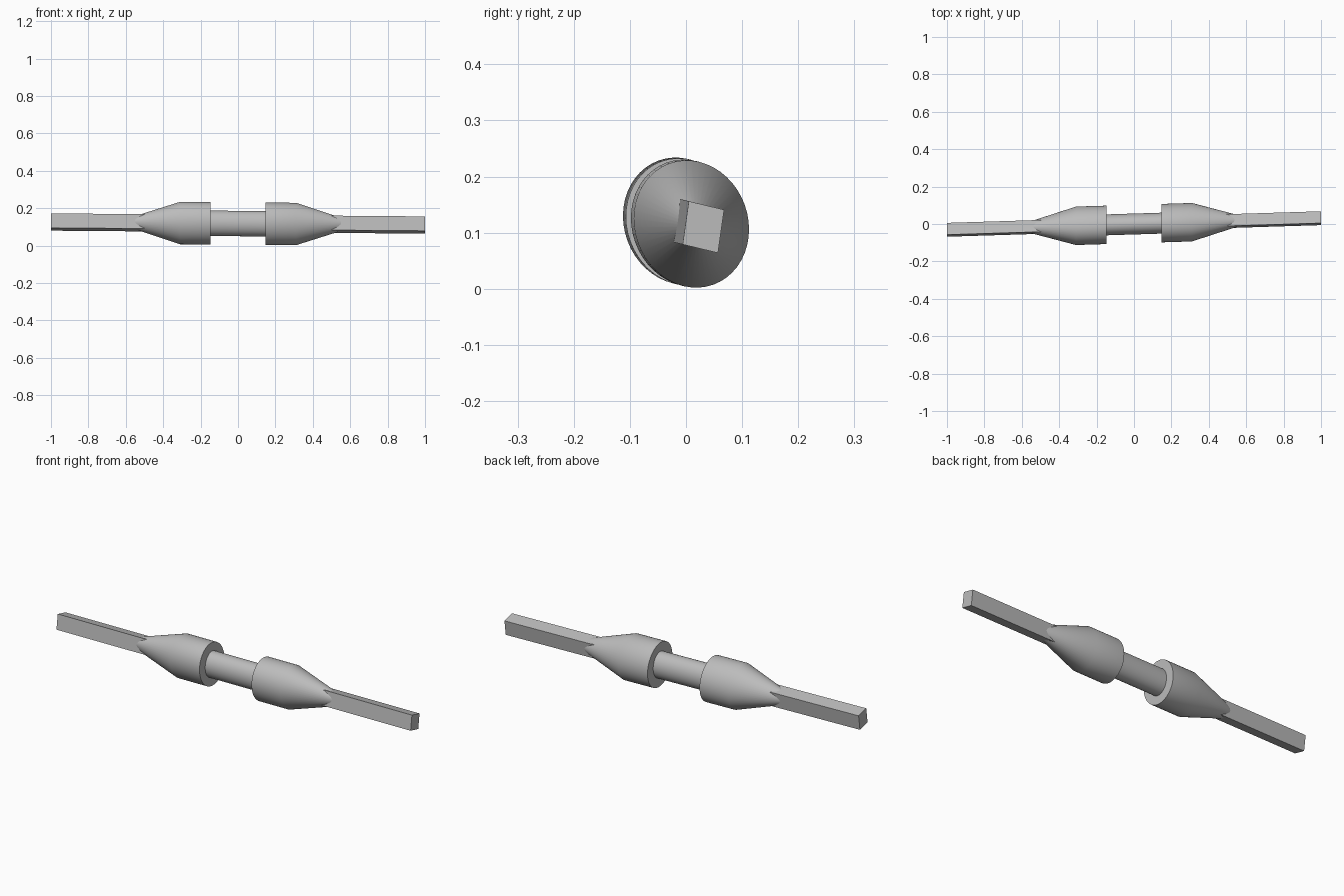
import bpy, bmesh, math
from mathutils import Matrix, Vector

cube = bpy.data.objects.get("Cube")
if cube:
    bpy.data.objects.remove(cube, do_unlink=True)

steel = bpy.data.materials.new("light_grey_steel")
steel.use_nodes = True
colour = (0.5, 0.5, 0.5, 1)
steel.diffuse_color = colour
steel.node_tree.nodes["Principled BSDF"].inputs["Base Color"].default_value = colour

# Slight lean of the long axis: sections stay square to x
LEAN = Matrix(((1, 0, 0, 0), (0.031, 1, 0, 0), (-0.008, 0, 1, 0.118), (0, 0, 0, 1)))


def loft(name, stations, outline):
    """Loft a cross-section of (y, z) points along (x, scale) stations."""
    bm = bmesh.new()
    rings = [[bm.verts.new(LEAN @ Vector((x, s * y, s * z))) for y, z in outline]
             for x, s in stations]
    n = len(outline)
    for a, b in zip(rings, rings[1:]):
        for i in range(n):
            j = (i + 1) % n
            bm.faces.new((a[i], a[j], b[j], b[i]))
    bm.faces.new(rings[0])
    bm.faces.new(rings[-1])
    bmesh.ops.recalc_face_normals(bm, faces=bm.faces)
    mesh = bpy.data.meshes.new(name)
    bm.to_mesh(mesh)
    bm.free()
    mesh.materials.append(steel)
    obj = bpy.data.objects.new(name, mesh)
    bpy.context.collection.objects.link(obj)
    bpy.ops.object.select_all(action='DESELECT')
    obj.select_set(True)
    bpy.context.view_layer.objects.active = obj
    bpy.ops.object.shade_smooth_by_angle(angle=math.radians(30))


def ellipse(a, b, tilt, n=48):
    c, s = math.cos(math.radians(tilt)), math.sin(math.radians(tilt))
    points = [(a * math.cos(t * math.tau / n), b * math.sin(t * math.tau / n))
              for t in range(n)]
    return [(c * y - s * z, s * y + c * z) for y, z in points]


# Bar section: a slightly skewed square
right, up = Vector((0.0315, -0.0076)), Vector((0.0055, 0.0385))
bar = [right + up, up - right, -right - up, right - up]
drum = ellipse(0.101, 0.115, 20)

# Central shaft, then a tapered drum and square bar on each side
loft("central_shaft", [(-0.2, 1), (0.2, 1)], ellipse(0.056, 0.068, 3))
for side, label in ((1, "left"), (-1, "right")):
    loft(label + "_tapered_drum",
         [(side * 0.147, 1), (side * 0.31, 1), (side * 0.59, 0.2)], drum)
    loft(label + "_square_bar", [(side * 0.4, 1), (side, 1)], bar)
